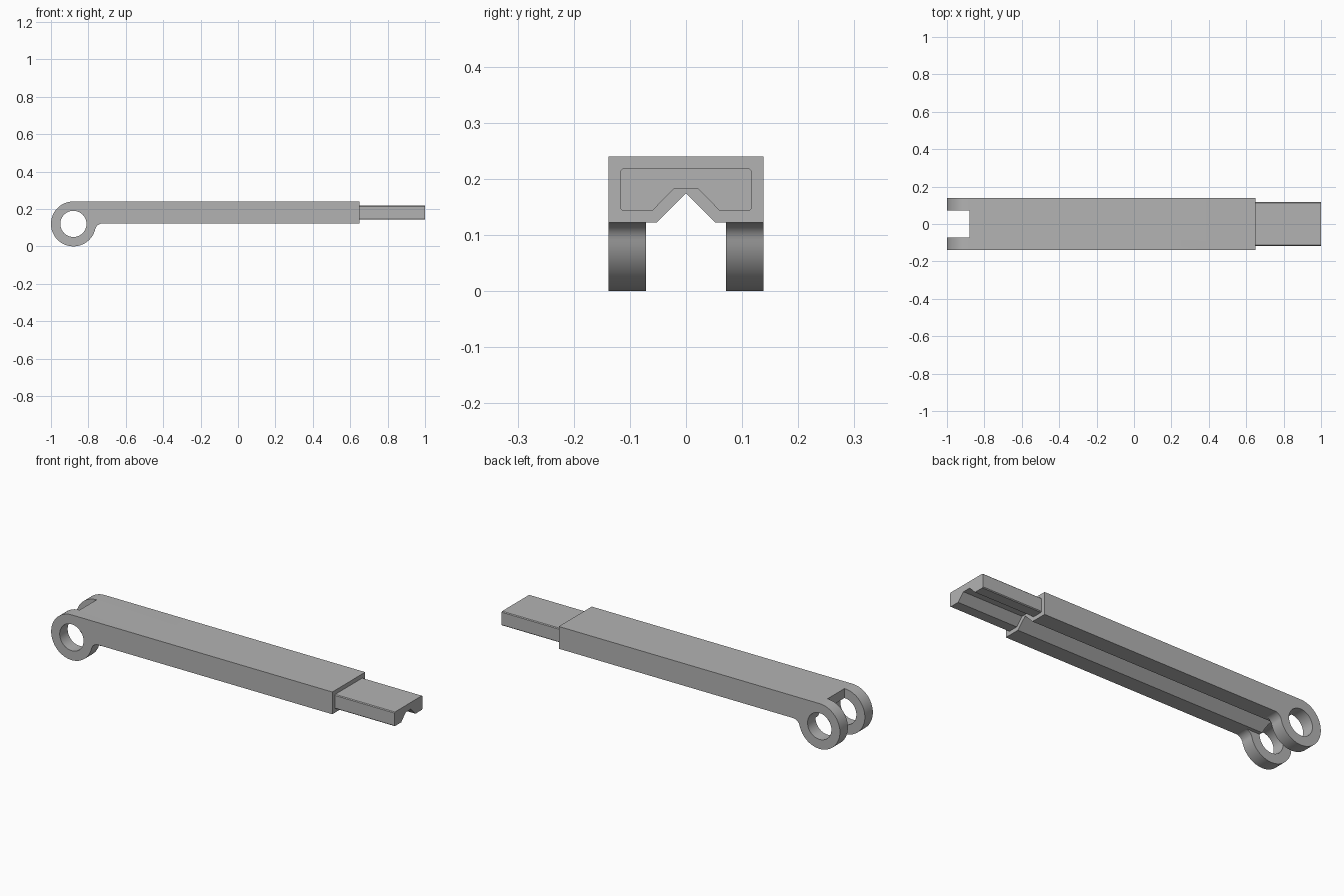
import bpy, bmesh
from math import sin, cos, pi, atan2, sqrt
from mathutils import Vector

cube = bpy.data.objects.get("Cube")
if cube:
    bpy.data.objects.remove(cube, do_unlink=True)

grey = bpy.data.materials.new("plain grey")
grey.use_nodes = True
grey.diffuse_color = (0.45, 0.45, 0.45, 1)
grey.node_tree.nodes["Principled BSDF"].inputs["Base Color"].default_value = (0.45, 0.45, 0.45, 1)


def prism(name, profile, axis, start, end):
    """Extrude a 2D profile along x (profile in y, z) or y (profile in x, z)."""
    bm = bmesh.new()
    place = (lambda a, b: (start, a, b)) if axis == "x" else (lambda a, b: (a, start, b))
    face = bm.faces.new([bm.verts.new(place(a, b)) for a, b in profile])
    out = bmesh.ops.extrude_face_region(bm, geom=[face])
    shift = Vector((end - start, 0, 0)) if axis == "x" else Vector((0, end - start, 0))
    moved = [g for g in out["geom"] if isinstance(g, bmesh.types.BMVert)]
    bmesh.ops.translate(bm, verts=moved, vec=shift)
    bmesh.ops.recalc_face_normals(bm, faces=bm.faces)
    mesh = bpy.data.meshes.new(name)
    bm.to_mesh(mesh)
    bm.free()
    mesh.materials.append(grey)
    obj = bpy.data.objects.new(name, mesh)
    bpy.context.collection.objects.link(obj)
    return obj


def arc(cx, cz, r, a0, a1, n):
    return [(cx + r * cos(a0 + (a1 - a0) * i / n), cz + r * sin(a0 + (a1 - a0) * i / n))
            for i in range(n + 1)]


def activate(obj):
    bpy.ops.object.select_all(action="DESELECT")
    obj.select_set(True)
    bpy.context.view_layer.objects.active = obj


def cut(obj, cutter):
    cutter.hide_render = True
    mod = obj.modifiers.new("cut", "BOOLEAN")
    mod.operation, mod.solver, mod.object = "DIFFERENCE", "EXACT", cutter
    activate(obj)
    bpy.ops.object.modifier_apply(modifier=mod.name)
    bpy.data.objects.remove(cutter, do_unlink=True)


# Main dimensions
px, pz, radius = -0.88, 0.12, 0.12
half, bottom, top = 0.138, 0.122, 0.24
body_end = 0.65

# Arm body: round eye at one end, blended into the bar with a small fillet
fr = 0.04
fz = bottom - fr
fx = px + sqrt((radius + fr) ** 2 - (fz - pz) ** 2)
touch = atan2(fz - pz, fx - px)
side = arc(px, pz, radius, pi / 2, 2 * pi + touch, 56)
side += arc(fx, fz, fr, pi + touch, pi / 2, 10)[1:]
side += [(body_end, bottom), (body_end, top)]
body = prism("arm_body", side, "y", -half, half)

# Fork slot between the two lugs
slot = [(-1.1, -0.1), (-0.6, -0.1), (-0.6, bottom), (px, bottom), (px, 0.4), (-1.1, 0.4)]
cut(body, prism("slot_cutter", slot, "y", -0.071, 0.071))

# Pin hole through the lugs
cut(body, prism("hole_cutter", arc(px, pz, 0.07, 0, 2 * pi, 64)[:-1], "y", -0.3, 0.3))

# V groove along the underside
groove = [(-0.062, 0.112), (0, 0.174), (0.062, 0.112)]
cut(body, prism("groove_cutter", groove, "x", -1.2, 0.8))

# Sliding rod with a flat-topped groove and softened outer edges
c = 0.004
right = [(0.022, 0.182), (0.06, 0.143), (0.117 - c, 0.143), (0.117, 0.143 + c),
         (0.117, 0.218 - c), (0.117 - c, 0.218)]
rod_profile = right + [(-y, z) for y, z in reversed(right)]
rod = prism("sliding_rod", rod_profile, "x", body_end - 0.05, 1.0)

for obj in (body, rod):
    activate(obj)
    bpy.ops.object.shade_smooth_by_angle(angle=pi / 6)
